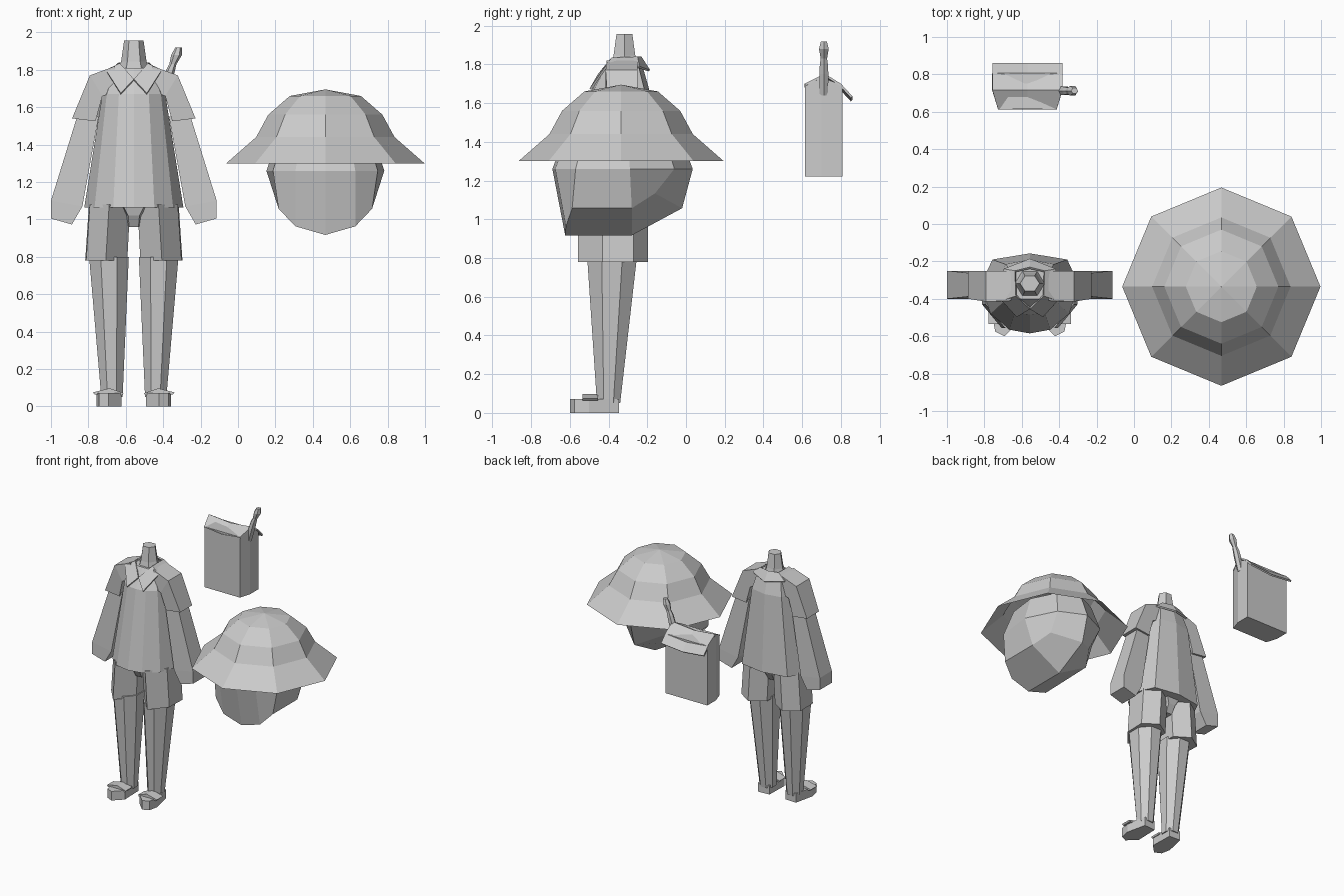
import bpy, math
from mathutils import Vector

cube = bpy.data.objects.get("Cube")
if cube:
    bpy.data.objects.remove(cube, do_unlink=True)

grey = bpy.data.materials.new("plain_grey")
grey.use_nodes = True
grey.diffuse_color = (0.6, 0.6, 0.6, 1)
grey.node_tree.nodes["Principled BSDF"].inputs["Base Color"].default_value = (0.6, 0.6, 0.6, 1)

BODY, HEAD, BAG = -0.557, 0.467, -0.57  # centre x of the three groups


def make(name, verts, faces, cx, flip=1, thick=0):
    mesh = bpy.data.meshes.new(name)
    mesh.from_pydata([(cx + flip * x, y, z) for x, y, z in verts], [], faces)
    mesh.materials.append(grey)
    obj = bpy.data.objects.new(name, mesh)
    bpy.context.collection.objects.link(obj)
    bpy.context.view_layer.objects.active = obj
    obj.select_set(True)
    bpy.ops.object.mode_set(mode='EDIT')
    bpy.ops.mesh.select_all(action='SELECT')
    bpy.ops.mesh.remove_doubles(threshold=0.0005)
    bpy.ops.mesh.normals_make_consistent(inside=False)
    bpy.ops.object.mode_set(mode='OBJECT')
    obj.select_set(False)
    if thick:
        mod = obj.modifiers.new("thickness", 'SOLIDIFY')
        mod.thickness = thick
    return obj


def loft(name, rings, cx, flip=1, caps=True):
    """Join closed rings of equal length with quads."""
    n = len(rings[0])
    verts = [p for ring in rings for p in ring]
    faces = [(r * n + i, r * n + (i + 1) % n, (r + 1) * n + (i + 1) % n, (r + 1) * n + i)
             for r in range(len(rings) - 1) for i in range(n)]
    if caps:
        faces += [tuple(range(n)), tuple(range(len(verts) - n, len(verts)))]
    return make(name, verts, faces, cx, flip)


def mirrored(half):
    """Full ring from a half running front to back along the centre line."""
    return half + [(-p[0],) + tuple(p[1:]) for p in half[-2:0:-1]]


def level(points, z):
    return [(x, y, z) for x, y in points]


def ngon(n, x, y, z, rx, ry, turn=0.0):
    return [(x + rx * math.cos(math.tau * (i + turn) / n),
             y + ry * math.sin(math.tau * (i + turn) / n), z) for i in range(n)]


# Sun hat
hat_profile = [(0.53, 1.30), (0.37, 1.44), (0.305, 1.56), (0.19, 1.66), (0.001, 1.695)]
loft("hat", [ngon(8, 0, -0.335, z, r, r) for r, z in hat_profile], HEAD, caps=False)

# Head: skull rings above, jaw line and underside below
temple = [(0, -0.69), (0.16, -0.675), (0.28, -0.57), (0.315, -0.29), (0.2, -0.06), (0, 0.035)]
jaw = mirrored([(0, -0.624, 0.917), (0.16, -0.62, 0.963), (0.25, -0.588, 1.057),
                (0.25, -0.28, 1.057), (0.18, -0.16, 1.134), (0, -0.02, 1.057)])
brow = mirrored(level(temple, 1.26))
crown = mirrored(level([(x * 0.8, -0.335 + (y + 0.335) * 0.8) for x, y in temple], 1.45))
n = len(jaw)
faces = [(r * n + i, r * n + (i + 1) % n, (r + 1) * n + (i + 1) % n, (r + 1) * n + i)
         for r in range(2) for i in range(n)]
chin = 3 * n
faces += [tuple(range(2 * n, 3 * n)), (0, 1, 2, 3, chin), (3, 4, 5, chin),
          (0, chin, 7, 8, 9), (7, chin, 5, 6)]
make("head", jaw + brow + crown + [(0, -0.28, 0.917)], faces, HEAD)

# Neck
loft("neck", [ngon(6, 0, -0.318, z, rx, ry) for z, rx, ry in
              [(1.957, 0.052, 0.047), (1.845, 0.068, 0.065), (1.72, 0.11, 0.10)]], BODY)

# Shirt body flaring to the hem
hem = [(0, -0.585), (0.11, -0.565), (0.21, -0.48), (0.265, -0.33), (0.2, -0.19), (0, -0.157)]
chest = [(0, -0.485), (0.08, -0.475), (0.145, -0.42), (0.168, -0.33), (0.13, -0.215), (0, -0.19)]
nape = [(0, -0.40), (0.05, -0.40), (0.1, -0.38), (0.125, -0.33), (0.1, -0.25), (0, -0.23)]
loft("shirt", [mirrored(level(p, z)) for p, z in
               [(hem, 1.064), (chest, 1.67), (nape, 1.81)]], BODY)

# Folded collar with two lapels
inner = [(0, -0.455, 1.75), (0.075, -0.385, 1.835), (0.08, -0.25, 1.84), (0, -0.23, 1.84)]
outer = [(0.07, -0.498, 1.675), (0.15, -0.41, 1.80), (0.14, -0.24, 1.79), (0, -0.185, 1.77)]
for side, flip in (("left", 1), ("right", -1)):
    make(side + "_collar", inner + outer,
         [(i, i + 1, i + 5, i + 4) for i in range(3)], BODY, flip, 0.012)


def limb(name, sections, flip):
    """Box limb; each section is outer x, z, inner x, z, front y, back y."""
    loft(name, [[(xo, f, zo), (xo, b, zo), (xi, b, zi), (xi, f, zi)]
                for xo, zo, xi, zi, f, b in sections], BODY, flip)


leg_rings = [(0.80, 0.133, -0.382, 0.106, 0.128), (0.05, 0.117, -0.40, 0.057, 0.06)]
short_plan = [(0.15, -0.557), (0.255, -0.43), (0.26, -0.27), (0.15, -0.196),
              (0.035, -0.27), (0.035, -0.43)]
foot_plan = [(0.07, -0.35), (0.165, -0.345), (0.2, -0.50), (0.185, -0.575),
             (0.135, -0.60), (0.065, -0.53)]

for side, flip in (("left", 1), ("right", -1)):
    # Sleeve, arm and hand
    limb(side + "_sleeve", [(0.10, 1.82, 0.10, 1.68, -0.41, -0.25),
                            (0.235, 1.77, 0.168, 1.66, -0.415, -0.25),
                            (0.33, 1.54, 0.205, 1.525, -0.40, -0.25)], flip)
    limb(side + "_arm", [(0.30, 1.56, 0.188, 1.55, -0.385, -0.265),
                         (0.443, 1.10, 0.275, 1.07, -0.40, -0.25),
                         (0.443, 1.005, 0.331, 0.973, -0.40, -0.25)], flip)
    # Shorts leg, rising to the waist
    waist = [(0.13 + (x - 0.148) * 0.98, y) for x, y in short_plan]
    loft(side + "_shorts", [level(short_plan, 0.78), level(waist, 1.08)], BODY, flip)
    # Bare leg
    k = 1 / math.cos(math.pi / 8)
    loft(side + "_leg", [ngon(8, x, y, z, rx * k, ry * k, 0.5)
                         for z, x, y, rx, ry in leg_rings], BODY, flip)
    # Sandal and its strap
    loft(side + "_sandal", [level(foot_plan, 0), level(foot_plan, 0.072)], BODY, flip)
    strap = [(0.055, 0.072), (0.13, 0.097), (0.22, 0.075), (0.21, 0.065), (0.06, 0.06)]
    loft(side + "_strap", [[(x, y, z) for x, z in strap] for y in (-0.535, -0.455)], BODY, flip)

# Seat of the shorts bridging both legs
loft("shorts_seat", [ngon(6, 0, -0.36, z, r, d) for z, r, d in
                     [(0.96, 0.05, 0.10), (1.02, 0.06, 0.14), (1.08, 0.12, 0.16)]], BODY)

# Satchel: chamfered box, gabled top
bag_plan = [(-0.155, 0.615), (0.155, 0.615), (0.183, 0.70), (0.183, 0.808),
            (-0.183, 0.808), (-0.183, 0.70)]
bag_top = [(x, y, z) for (x, y), z in zip(bag_plan, (1.70, 1.70, 1.735, 1.69, 1.69, 1.735))]
loft("bag", [level(bag_plan, 1.22), bag_top], BAG)

# Overhanging flap, dipping slightly in the middle
flap_profile = [(0.613, 1.70), (0.716, 1.752), (0.80, 1.70), (0.86, 1.635)]
widths = [(-0.187, 0.0), (0, -0.018), (0.187, 0.0)]
flap = [(x * (0.84 if j == 0 else 1), y, z + dip)
        for x, dip in widths for j, (y, z) in enumerate(flap_profile)]
make("bag_flap", flap, [(c * 4 + j, c * 4 + j + 1, c * 4 + j + 5, c * 4 + j + 4)
                        for c in range(2) for j in range(3)], BAG, 1, 0.012)

# Handle sticking out of the bag
handle = [(0.165, 1.64, 0.025), (0.195, 1.75, 0.027), (0.21, 1.80, 0.024), (0.222, 1.83, 0.019),
          (0.242, 1.88, 0.029), (0.252, 1.918, 0.018)]
loft("bag_handle", [ngon(6, x, 0.712, z, r, r) for x, z, r in handle], BAG)
